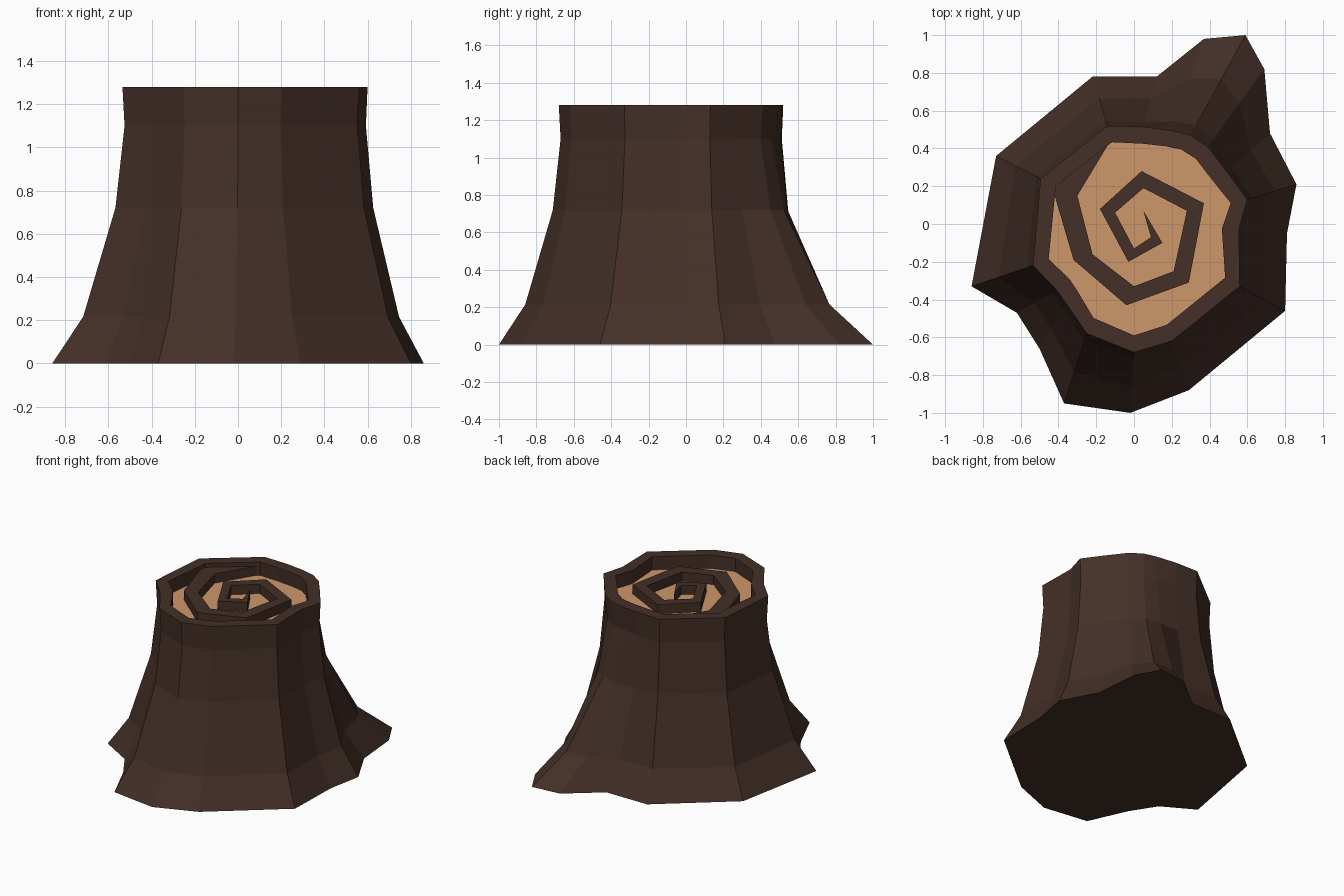
import bpy, bmesh
from mathutils import Vector

if "Cube" in bpy.data.objects:
    bpy.data.objects.remove(bpy.data.objects["Cube"])


def material(name, rgb):
    m = bpy.data.materials.new(name)
    m.diffuse_color = (*rgb, 1)
    m.use_nodes = True
    m.node_tree.nodes["Principled BSDF"].inputs["Base Color"].default_value = m.diffuse_color
    return m


def loft(name, rings, mat, cap_start=False, cap_end=False):
    """Join matching counter-clockwise rings of 3D points with quads."""
    bm = bmesh.new()
    loops = [[bm.verts.new(p) for p in ring] for ring in rings]
    n = len(rings[0])
    for a, b in zip(loops, loops[1:]):
        for i in range(n):
            j = (i + 1) % n
            bm.faces.new((a[i], a[j], b[j], b[i]))
    if cap_start:
        bm.faces.new(loops[0][::-1])
    if cap_end:
        bm.faces.new(loops[-1])
    me = bpy.data.meshes.new(name)
    bm.to_mesh(me)
    bm.free()
    me.materials.append(mat)
    ob = bpy.data.objects.new(name, me)
    bpy.context.collection.objects.link(ob)
    return ob


def at(points, z):
    return [(p[0], p[1], z) for p in points]


bark = material("bark", (0.058, 0.029, 0.021))
wood = material("wood", (0.62, 0.31, 0.145))

# Outline of the roots on the ground and of the cut at the top
base = [(.86, .21), (.72, .48), (.69, .82), (.59, 1.0), (.37, .98), (.12, .78),
        (-.22, .78), (-.73, .36), (-.86, -.33), (-.62, -.47), (-.5, -.66),
        (-.37, -.95), (-.02, -1.0), (.29, -.88), (.80, -.46), (.81, -.05)]
top = [(.60, .13), (.49, .28), (.39, .41), (.30, .47), (.2, .495), (.05, .515),
       (-.14, .52), (-.495, .24), (-.535, -.22), (-.41, -.35), (-.36, -.42),
       (-.25, -.58), (0, -.68), (.2, -.62), (.56, -.33), (.555, -.03)]
base = [Vector(p) for p in base]
top = [Vector(p) for p in top]
inner = [p * (1 - 0.09 / p.length) for p in top]

# Bark shell: flared trunk, rim and inner wall
RIM, FLOOR, SPIRAL = 1.28, 1.18, 1.25
flare = [(0, 1), (.215, .56), (.72, .1), (1.1, -.03), (RIM, 0)]
rings = [at([t.lerp(b, f) if f >= 0 else t + (b - t) * f
             for b, t in zip(base, top)], z) for z, f in flare]
rings += [at(inner, RIM), at(inner, FLOOR)]
loft("bark_trunk", rings, bark, cap_start=True)

# Sunken cut face
loft("cut_wood_face", [at(inner, FLOOR)], wood, cap_end=True)

# Raised growth-ring spiral, running from the rim to the middle
outer_edge = [(-.43, .185), (-.32, -.19), (-.04, -.43), (.29, -.31), (.37, .11),
              (.04, .28), (-.18, .08), (-.03, -.2), (.15, -.1), (.05, .07)]
inner_edge = [(.09, -.07), (0, -.13), (-.1, .06), (.05, .19), (.28, .07),
              (.21, -.25), (0, -.33), (-.22, -.16), (-.3, .15), (-.125, .44)]
spiral = outer_edge + inner_edge
loft("growth_ring_spiral", [at(spiral, FLOOR - .01), at(spiral, SPIRAL)], bark,
     cap_start=True, cap_end=True)
